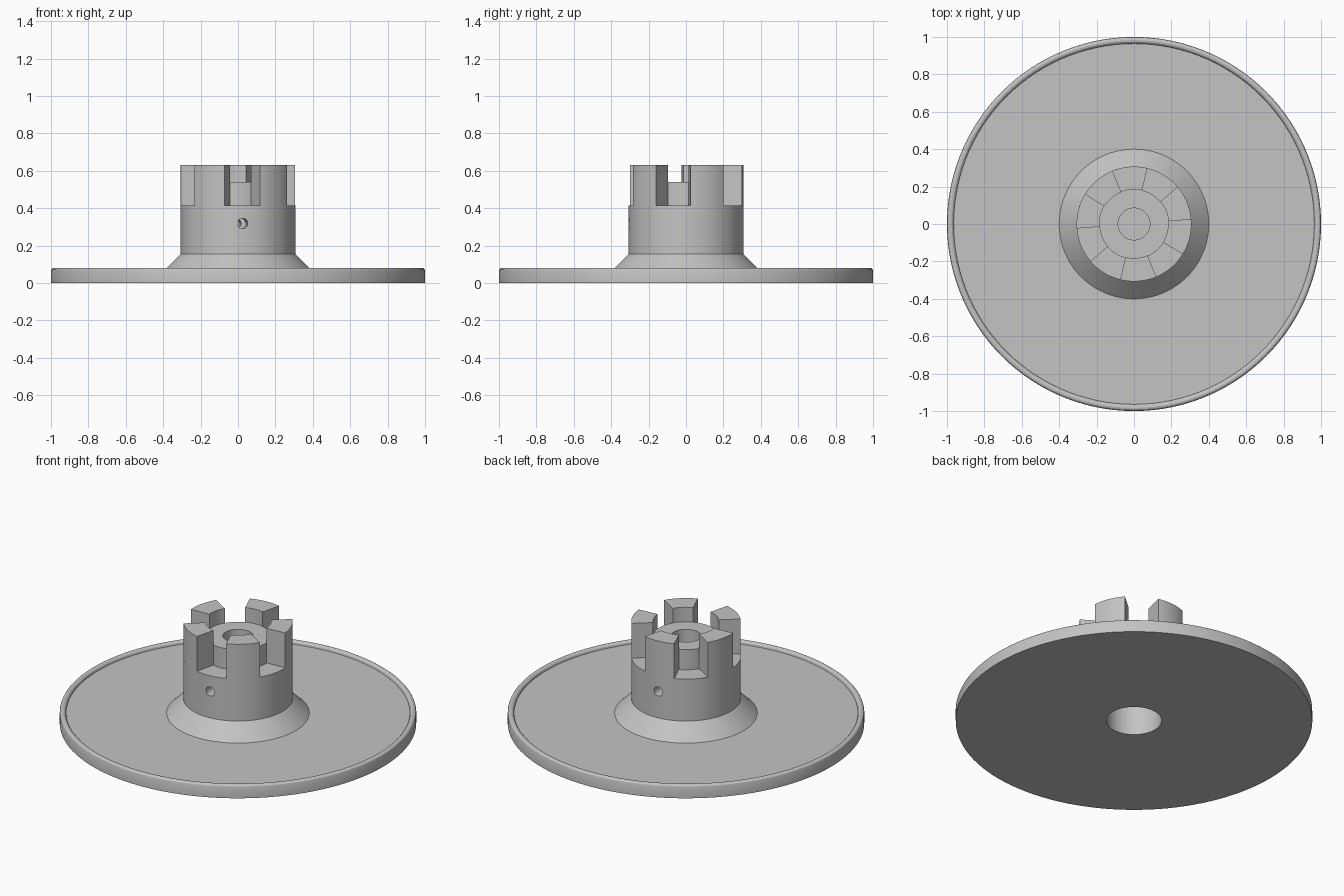
import bpy, bmesh, math

if "Cube" in bpy.data.objects:
    bpy.data.objects.remove(bpy.data.objects["Cube"])

grey = bpy.data.materials.new("plain grey")
grey.diffuse_color = (0.55, 0.55, 0.55, 1)
grey.use_nodes = True
grey.node_tree.nodes["Principled BSDF"].inputs["Base Color"].default_value = grey.diffuse_color
SEG = 120
SLOT_AZ = math.radians(-85.5)      # centre of the front slot and cross hole
HUB_R, BOSS_R = 0.307, 0.185


def to_object(name, bm):
    bmesh.ops.remove_doubles(bm, verts=bm.verts, dist=1e-5)
    bmesh.ops.recalc_face_normals(bm, faces=bm.faces)
    mesh = bpy.data.meshes.new(name)
    bm.to_mesh(mesh)
    bm.free()
    mesh.materials.append(grey)
    ob = bpy.data.objects.new(name, mesh)
    bpy.context.collection.objects.link(ob)
    return ob


def activate(ob):
    bpy.ops.object.select_all(action='DESELECT')
    ob.select_set(True)
    bpy.context.view_layer.objects.active = ob


def smooth(ob):
    activate(ob)
    bpy.ops.object.shade_smooth_by_angle(angle=math.radians(25))


def lathe(name, profile):
    bm = bmesh.new()
    vs = [bm.verts.new((r, 0, z)) for r, z in profile]
    es = [bm.edges.new(p) for p in zip(vs, vs[1:])]
    bmesh.ops.spin(bm, geom=vs + es, cent=(0, 0, 0), axis=(0, 0, 1),
                   angle=2 * math.pi, steps=SEG)
    return to_object(name, bm)


# flanged hub: shaft bore, disc with raised lip, cone, hub, boss and pilot bore
body = lathe("flanged_hub", [
    (0, 0.42), (0.155, 0.42), (0.155, 0), (1, 0), (1, 0.066),
    (0.997, 0.074), (0.991, 0.079), (0.983, 0.081), (0.974, 0.079),
    (0.967, 0.073), (0.964, 0.062), (0.40, 0.062), (HUB_R, 0.155),
    (HUB_R, 0.415), (BOSS_R, 0.415), (BOSS_R, 0.54), (0.085, 0.54),
    (0.085, 0.445), (0, 0.445)])

# cross hole through the hub wall
bpy.ops.mesh.primitive_cylinder_add(vertices=32, radius=0.028, depth=1,
                                    location=(0, 0, 0.318),
                                    rotation=(0, math.pi / 2, SLOT_AZ))
cutter = bpy.context.object
cutter.name = "cross_hole_cutter"
cutter.hide_render = True
activate(body)
mod = body.modifiers.new("cross_hole", 'BOOLEAN')
mod.operation = 'DIFFERENCE'
mod.solver = 'EXACT'
mod.object = cutter
bpy.ops.object.modifier_apply(modifier=mod.name)
bpy.data.objects.remove(cutter)
smooth(body)

# five coupling teeth, each a 36 degree ring sector
for i in range(5):
    start = SLOT_AZ + math.radians(18 + 72 * i)
    bm = bmesh.new()
    rows = []
    for k in range(13):
        a = start + math.radians(3 * k)
        rows.append([bm.verts.new((r * math.cos(a), r * math.sin(a), z))
                     for r, z in ((BOSS_R, 0.415), (HUB_R, 0.415),
                                  (HUB_R, 0.63), (BOSS_R, 0.63))])
    for p, q in zip(rows, rows[1:]):
        for j in range(4):
            n = (j + 1) % 4
            bm.faces.new((p[j], p[n], q[n], q[j]))
    bm.faces.new(rows[0])
    bm.faces.new(rows[-1])
    smooth(to_object(f"coupling_tooth_{i + 1}", bm))
